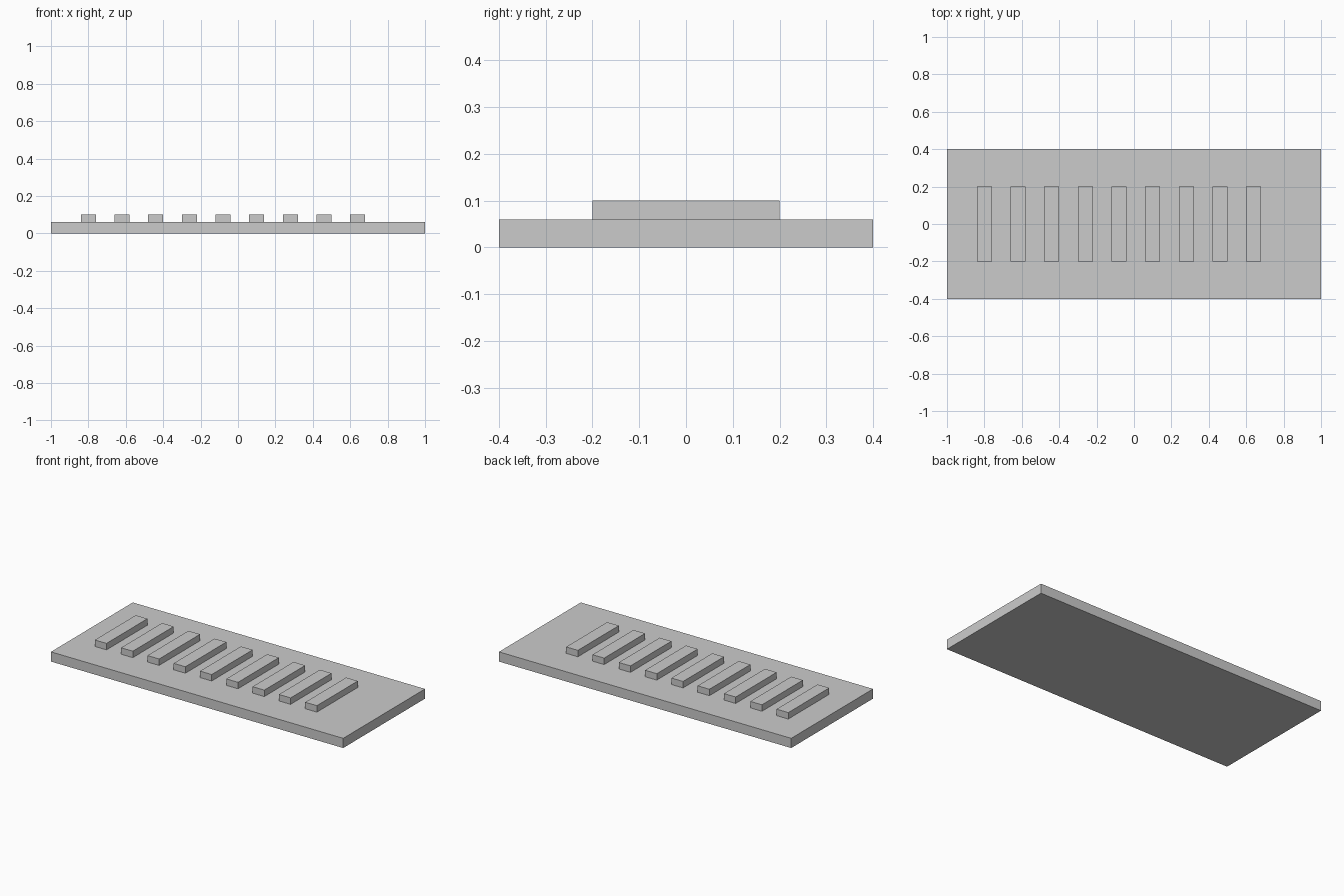
import bpy

# Remove the default cube
cube = bpy.data.objects.get("Cube")
if cube:
    bpy.data.objects.remove(cube, do_unlink=True)

# Single flat grey
grey = bpy.data.materials.new("light_grey")
grey.use_nodes = True
colour = (0.6, 0.6, 0.6, 1.0)
grey.diffuse_color = colour
grey.node_tree.nodes["Principled BSDF"].inputs["Base Color"].default_value = colour


def box(name, size, x, bottom):
    """Sharp-edged box, centred on y, resting at the given height."""
    bpy.ops.mesh.primitive_cube_add(size=1, location=(x, 0, bottom + size[2] / 2))
    obj = bpy.context.object
    obj.name = name
    obj.scale = size
    bpy.ops.object.transform_apply(location=False, rotation=False, scale=True)
    obj.data.materials.append(grey)
    return obj


# Base slab
SLAB_HEIGHT = 0.06
box("base_slab", (2.0, 0.8, SLAB_HEIGHT), 0, 0)

# Row of evenly spaced raised bars
BAR_COUNT, FIRST_X, PITCH = 9, -0.8, 0.18
for i in range(BAR_COUNT):
    box(f"raised_bar_{i + 1}", (0.08, 0.4, 0.04), FIRST_X + i * PITCH, SLAB_HEIGHT)
